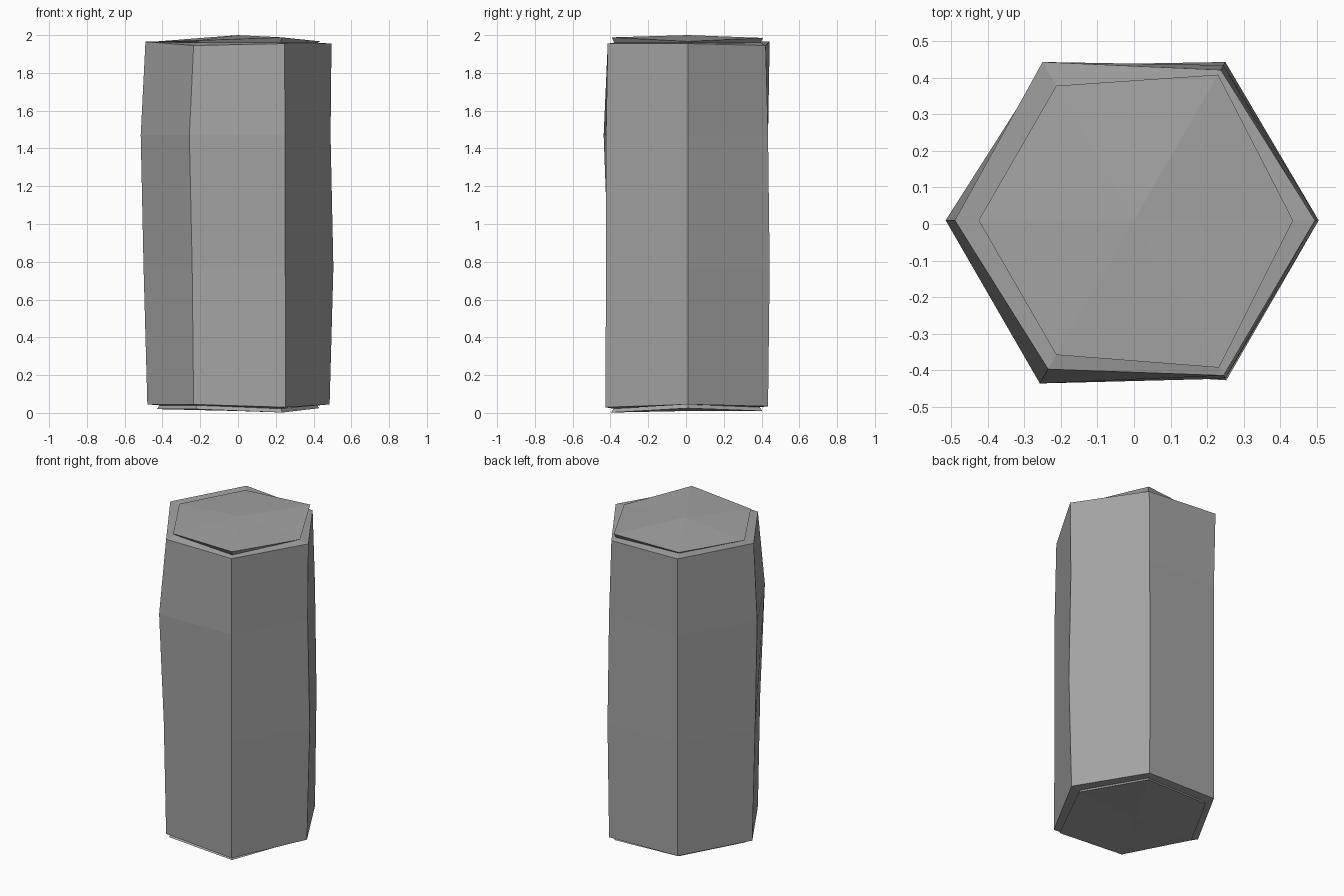
import bpy
import bmesh
from math import cos, sin, radians

cube = bpy.data.objects.get("Cube")
if cube:
    bpy.data.objects.remove(cube)

stone = bpy.data.materials.new("grey_stone")
stone.use_nodes = True
grey = (0.37, 0.37, 0.37, 1)
stone.diffuse_color = grey
stone.node_tree.nodes["Principled BSDF"].inputs["Base Color"].default_value = grey

CENTRE_Y = 0.01


def hex_ring(bm, radii, heights):
    """Six corners, counter-clockwise from +x, each with its own radius and height."""
    ring = []
    for i, (r, z) in enumerate(zip(radii, heights)):
        a = radians(60 * i)
        ring.append(bm.verts.new((r * cos(a), r * sin(a) + CENTRE_Y, z)))
    return ring


def bridge(bm, low, high):
    for i in range(6):
        j = (i + 1) % 6
        bm.faces.new((low[i], low[j], high[j], high[i]))


def fan(bm, ring, z):
    tip = bm.verts.new((0, CENTRE_Y, z))
    for i in range(6):
        bm.faces.new((ring[i], ring[(i + 1) % 6], tip))


bm = bmesh.new()

# Bottom slab, with a slight step under the shaft
low_edge = [0.43, 0.455, 0.44, 0.43, 0.45, 0.47]
low_z = [0.025, 0.01, 0.02, 0.02, 0.02, 0.002]
slab = hex_ring(bm, low_edge, low_z)
slab_neck = hex_ring(bm, [r - 0.015 for r in low_edge],
                     [z + 0.02 for z in low_z])

# Uneven shaft
shaft = [
    hex_ring(bm, [0.485, 0.49, 0.49, 0.48, 0.47, 0.505],
             [0.045, 0.035, 0.045, 0.045, 0.045, 0.03]),
    hex_ring(bm, [0.505, 0.5, 0.49, 0.5, 0.485, 0.5], [0.77] * 6),
    hex_ring(bm, [0.49, 0.49, 0.49, 0.515, 0.515, 0.5], [1.47] * 6),
    hex_ring(bm, [0.495, 0.475, 0.5, 0.49, 0.47, 0.49],
             [1.955, 1.945, 1.965, 1.965, 1.945, 1.955]),
]

# Top slab, overhanging its narrow neck
top_edge = [0.435, 0.46, 0.425, 0.425, 0.425, 0.465]
cap_neck = hex_ring(bm, [r - 0.015 for r in top_edge], [1.96] * 6)
cap = hex_ring(bm, top_edge, [1.967, 1.985, 1.972, 1.967, 1.972, 1.988])

rings = [slab, slab_neck] + shaft + [cap_neck, cap]
for low, high in zip(rings, rings[1:]):
    bridge(bm, low, high)
fan(bm, cap, 2.0)
fan(bm, slab[::-1], 0.01)

bmesh.ops.recalc_face_normals(bm, faces=bm.faces)
mesh = bpy.data.meshes.new("stone_pillar")
bm.to_mesh(mesh)
bm.free()
mesh.materials.append(stone)
pillar = bpy.data.objects.new("stone_pillar", mesh)
bpy.context.collection.objects.link(pillar)
